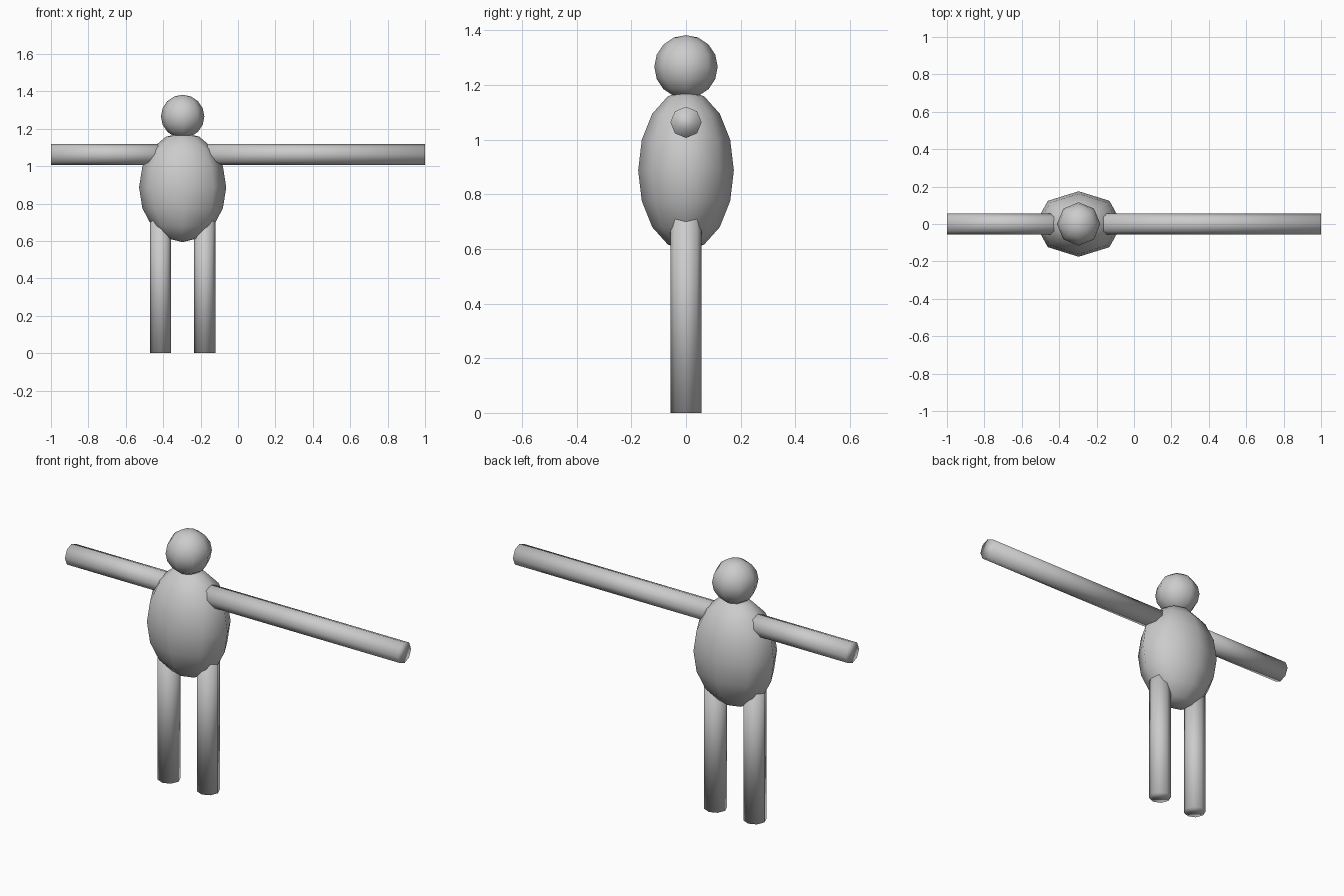
import bpy
from math import pi

if "Cube" in bpy.data.objects:
    bpy.data.objects.remove(bpy.data.objects["Cube"])

CX = -0.296   # body axis
LIMB_R = 0.057


def finish(name, scale=(1, 1, 1)):
    ob = bpy.context.object
    ob.name = name
    ob.scale = scale
    bpy.ops.object.transform_apply(location=False, rotation=True, scale=True)
    bpy.ops.object.shade_smooth()
    return ob


def ball(name, z, radii):
    bpy.ops.mesh.primitive_uv_sphere_add(segments=8, ring_count=8, radius=1, location=(CX, 0, z))
    return finish(name, radii)


def limb(name, centre, length, rotation=(0, 0, 0)):
    bpy.ops.mesh.primitive_cylinder_add(vertices=8, radius=LIMB_R, depth=length,
                                        location=centre, rotation=rotation)
    return finish(name)


# Torso and head
ball("torso", 0.887, (0.233, 0.175, 0.293))
ball("head", 1.266, (0.116, 0.116, 0.116))

# Legs, running up into the torso
for side, label in ((-1, "left"), (1, "right")):
    top = 0.78
    limb(f"{label}_leg", (CX + side * 0.118, 0, top / 2), top)

# Arms of unequal length, starting inside the torso
for tip, label in ((-1, "short"), (1, "long")):
    root = CX + tip * 0.04
    limb(f"{label}_arm", ((root + tip) / 2, 0, 1.063), abs(tip - root), (0, pi / 2, 0))
